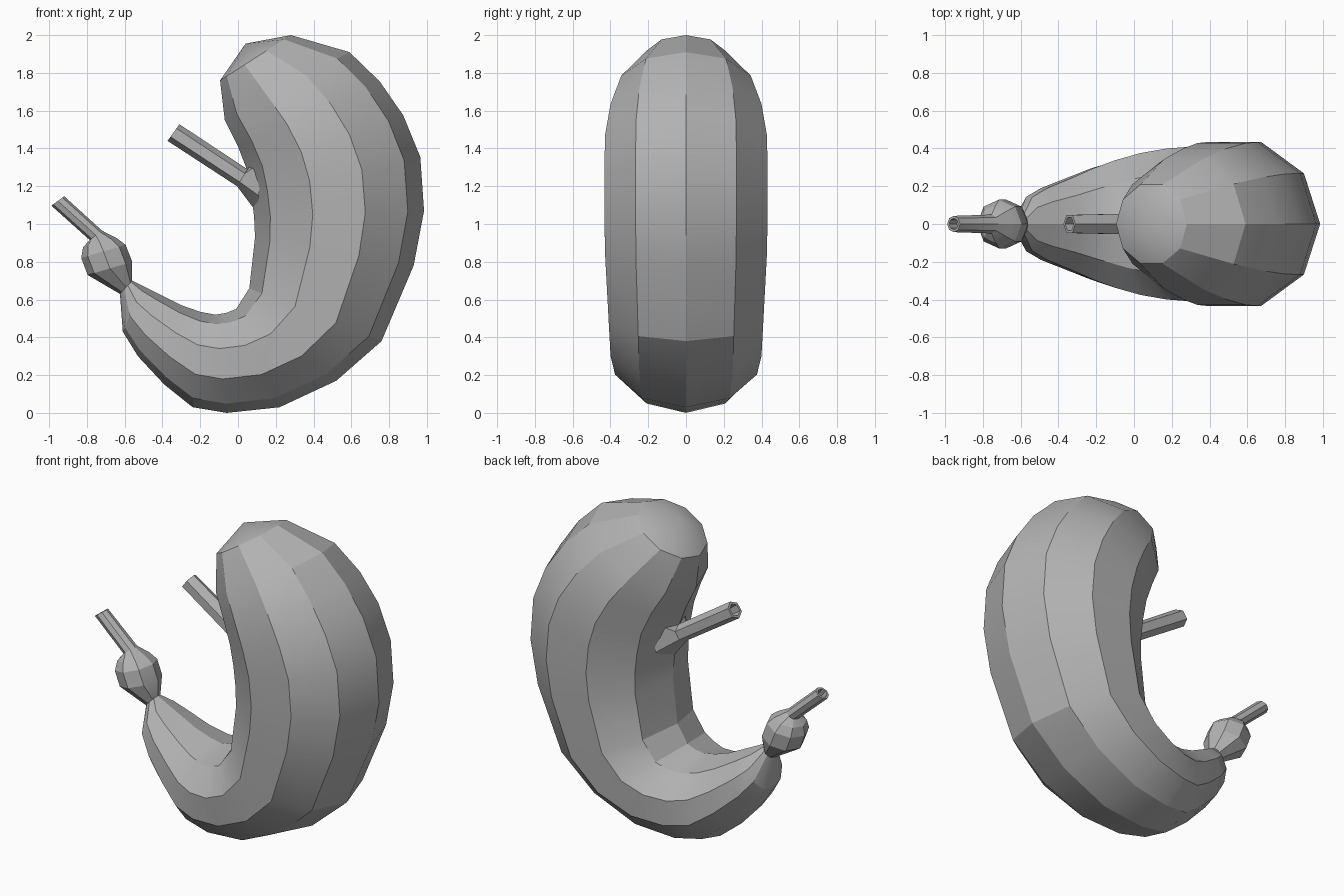
import bpy
import bmesh
import math

# Remove the default cube only
default_cube = bpy.data.objects.get("Cube")
if default_cube:
    bpy.data.objects.remove(default_cube, do_unlink=True)


def make_material(name, colour):
    material = bpy.data.materials.new(name)
    material.use_nodes = True
    material.diffuse_color = colour
    shader = material.node_tree.nodes["Principled BSDF"]
    shader.inputs["Base Color"].default_value = colour
    return material


grey = make_material("plain grey", (0.45, 0.45, 0.45, 1.0))


def add_ring(bm, section, sides):
    """Elliptical ring spanning an inner and an outer point in the xz plane."""
    inner_x, inner_z, outer_x, outer_z, half_width = section
    verts = []
    for i in range(sides):
        angle = math.tau * i / sides
        blend = (1 + math.cos(angle)) / 2
        x = inner_x + (outer_x - inner_x) * blend
        z = inner_z + (outer_z - inner_z) * blend
        verts.append(bm.verts.new((x, half_width * math.sin(angle), z)))
    return verts


def shrink(section, factor, shift=(0, 0)):
    """Copy of a section scaled about its middle and moved in the xz plane."""
    ax, az, bx, bz, width = section
    mx, mz = (ax + bx) / 2, (az + bz) / 2
    dx, dz = (bx - ax) / 2 * factor, (bz - az) / 2 * factor
    mx, mz = mx + shift[0], mz + shift[1]
    return (mx - dx, mz - dz, mx + dx, mz + dz, width * factor)


def hollow_end(sections, depth):
    """Add a rim and a recess to the last section, for an open tube mouth."""
    last = sections[-1]
    return sections + [shrink(last, 0.7), shrink(last, 0.7, depth)]


def loft(name, sections, sides, pole=None, close_end=True):
    bm = bmesh.new()
    rings = [add_ring(bm, section, sides) for section in sections]
    for ring, following in zip(rings, rings[1:]):
        for i in range(sides):
            j = (i + 1) % sides
            bm.faces.new((ring[i], ring[j], following[j], following[i]))
    if pole:
        tip = bm.verts.new((pole[0], 0, pole[1]))
        for i in range(sides):
            bm.faces.new((tip, rings[0][(i + 1) % sides], rings[0][i]))
    if close_end:
        bm.faces.new(rings[-1])
    bmesh.ops.recalc_face_normals(bm, faces=bm.faces)
    mesh = bpy.data.meshes.new(name)
    bm.to_mesh(mesh)
    bm.free()
    obj = bpy.data.objects.new(name, mesh)
    bpy.context.collection.objects.link(obj)
    mesh.materials.append(grey)
    bpy.ops.object.select_all(action="DESELECT")
    obj.select_set(True)
    bpy.context.view_layer.objects.active = obj
    bpy.ops.object.shade_smooth_by_angle(angle=math.radians(22))
    return obj


# Curved pouch: inner x, inner z, outer x, outer z, half width
pouch = [
    (-0.095, 1.76, 0.28, 2.0, 0.22),
    (-0.07, 1.55, 0.59, 1.91, 0.36),
    (0.0, 1.41, 0.75, 1.755, 0.42),
    (0.05, 1.28, 0.875, 1.575, 0.45),
    (0.07, 1.16, 0.965, 1.355, 0.455),
    (0.085, 1.04, 0.985, 1.07, 0.455),
    (0.09, 0.93, 0.93, 0.78, 0.45),
    (0.06, 0.66, 0.76, 0.38, 0.43),
    (-0.01, 0.55, 0.52, 0.17, 0.42),
    (-0.06, 0.53, 0.22, 0.03, 0.395),
    (-0.12, 0.52, -0.06, 0.0, 0.355),
    (-0.2, 0.535, -0.24, 0.03, 0.31),
    (-0.3, 0.57, -0.39, 0.15, 0.255),
    (-0.42, 0.63, -0.53, 0.3, 0.2),
    (-0.5, 0.67, -0.61, 0.43, 0.15),
    (-0.56, 0.7, -0.625, 0.63, 0.055),
]
loft("curved_pouch", pouch, 10, pole=(0.04, 1.955))

# Small bulb with its outlet tube
outlet = [
    (-0.56, 0.7, -0.625, 0.63, 0.055),
    (-0.56, 0.8, -0.796, 0.73, 0.13),
    (-0.595, 0.89, -0.83, 0.82, 0.13),
    (-0.643, 0.926, -0.82, 0.878, 0.1),
    (-0.72, 0.965, -0.785, 0.915, 0.05),
    (-0.92, 1.147, -0.988, 1.097, 0.043),
]
loft("outlet_bulb", hollow_end(outlet, (0.04, -0.05)), 8)

# Inlet tube flaring into the inner side of the pouch
inlet = [
    (0.14, 1.42, 0.1, 1.06, 0.17),
    (0.05, 1.29, -0.005, 1.2, 0.065),
    (-0.31, 1.528, -0.373, 1.44, 0.055),
]
loft("inlet_tube", hollow_end(inlet, (0.06, -0.045)), 6)
